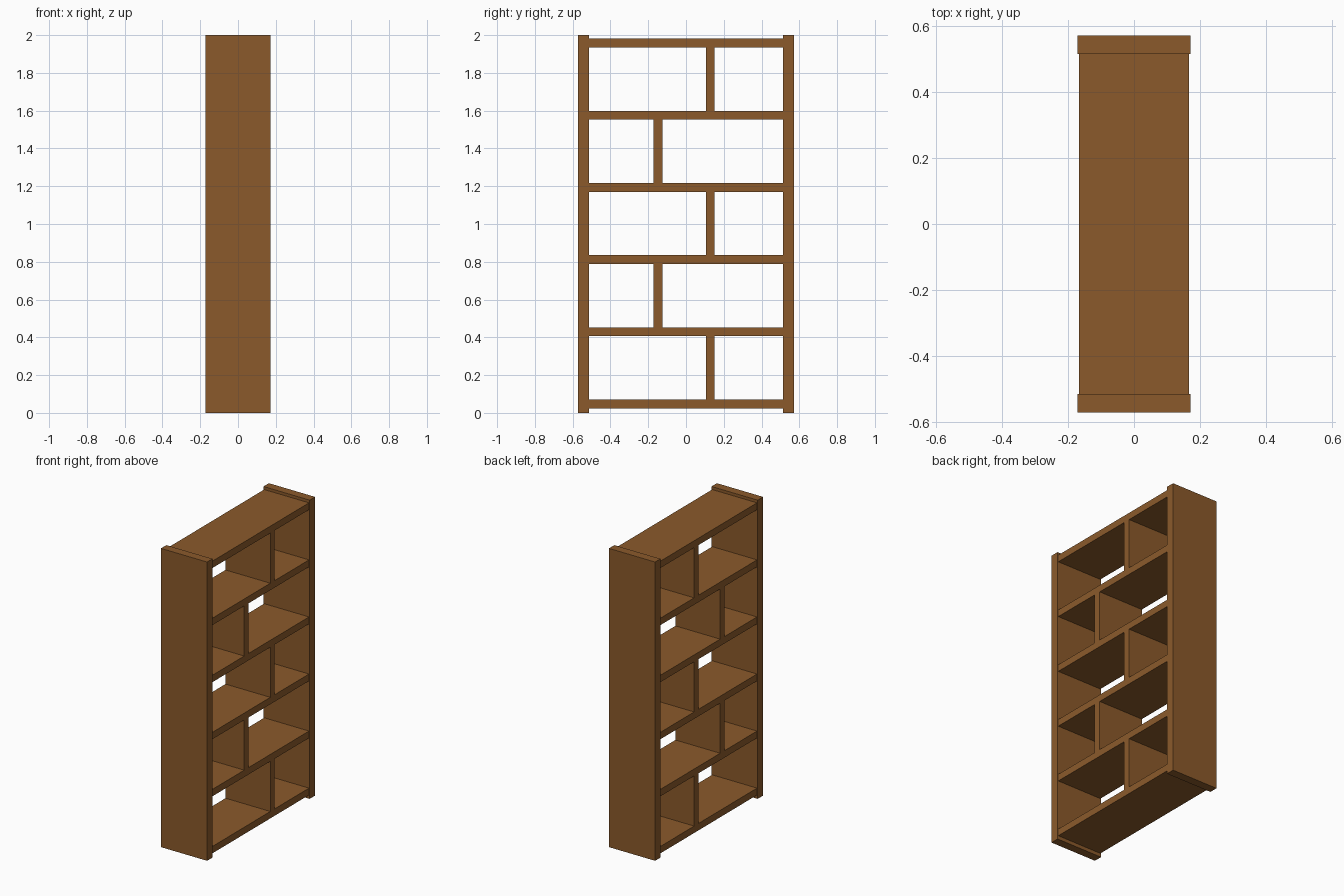
import bpy

if "Cube" in bpy.data.objects:
    bpy.data.objects.remove(bpy.data.objects["Cube"])

# One flat wood colour
wood = bpy.data.materials.new("brown_wood")
wood.diffuse_color = (0.258, 0.102, 0.024, 1.0)
wood.use_nodes = True
wood.node_tree.nodes["Principled BSDF"].inputs["Base Color"].default_value = wood.diffuse_color


def board(name, x, y, z):
    """Box spanning the given (min, max) ranges."""
    centre = [(r[0] + r[1]) / 2 for r in (x, y, z)]
    bpy.ops.mesh.primitive_cube_add(size=1, location=centre)
    ob = bpy.context.object
    ob.name = name
    ob.scale = [r[1] - r[0] for r in (x, y, z)]
    bpy.ops.object.transform_apply(location=False, rotation=False, scale=True)
    ob.data.materials.append(wood)
    return ob


OUTER, INNER = 0.571, 0.514      # side panel faces along y
PANEL_X, SHELF_X = 0.171, 0.166  # half depths
THICK = 0.0465                   # shelf and divider thickness
FIRST, STEP = 0.0475, 0.382      # shelf centre heights

# Side panels
board("side_panel_left", (-PANEL_X, PANEL_X), (-OUTER, -INNER), (0, 2))
board("side_panel_right", (-PANEL_X, PANEL_X), (INNER, OUTER), (0, 2))

# Six shelves between the panels
for i in range(6):
    z = FIRST + i * STEP
    board(f"shelf_{i + 1}", (-SHELF_X, SHELF_X), (-INNER, INNER),
          (z - THICK / 2, z + THICK / 2))

# Staggered upright dividers, one per row
for i in range(5):
    y = 0.128 if i % 2 == 0 else -0.148
    z = FIRST + i * STEP
    board(f"divider_{i + 1}", (-SHELF_X, SHELF_X),
          (y - THICK / 2, y + THICK / 2),
          (z + THICK / 2, z + STEP - THICK / 2))
